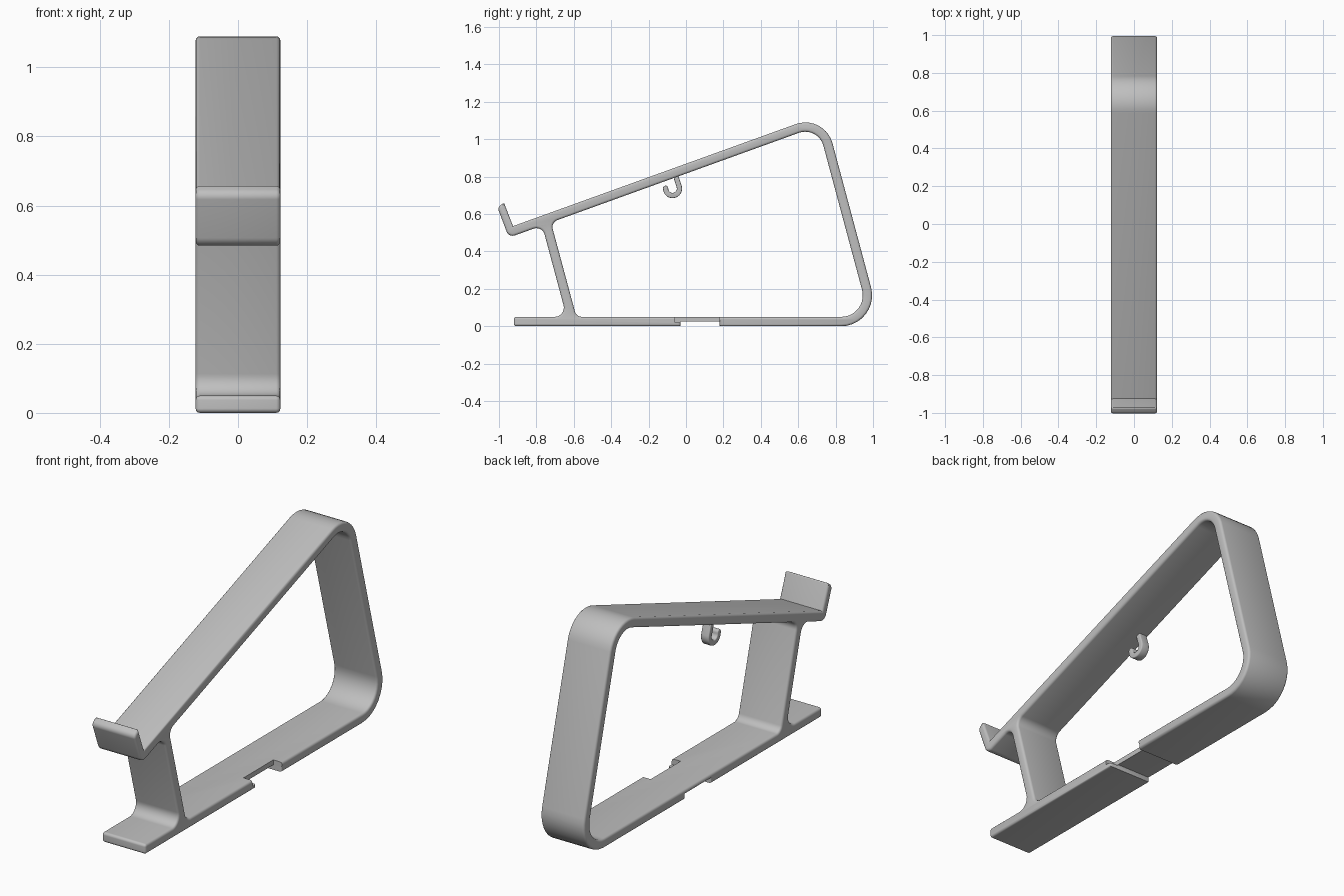
import bpy
import bmesh
from math import tan, pi, cos, sin, radians
from mathutils import Matrix, Vector

if "Cube" in bpy.data.objects:
    bpy.data.objects.remove(bpy.data.objects["Cube"])

WIDTH = 0.245
# Side profiles are drawn in (y, z) and extruded along x
SIDE = Matrix(((0, 0, 1, 0), (1, 0, 0, 0), (0, 1, 0, 0), (0, 0, 0, 1)))

grey = bpy.data.materials.new("satin_grey")
grey.use_nodes = True
GREY = (0.52, 0.52, 0.52, 1)
grey.diffuse_color = GREY
grey.node_tree.nodes["Principled BSDF"].inputs["Base Color"].default_value = GREY


def fillet(corners, steps=10):
    """Turn (y, z, radius) corners into a rounded closed outline."""
    out = []
    for i, (y, z, r) in enumerate(corners):
        p = Vector((y, z))
        if r == 0:
            out.append(p)
            continue
        a = (Vector(corners[i - 1][:2]) - p).normalized()
        b = (Vector(corners[(i + 1) % len(corners)][:2]) - p).normalized()
        half = a.angle(b) / 2
        centre = p + (a + b).normalized() * (r / sin(half))
        start = p + a * (r / tan(half)) - centre
        end = p + b * (r / tan(half)) - centre
        turn = start.angle_signed(end)
        for k in range(steps + 1):
            out.append(centre + Matrix.Rotation(-turn * k / steps, 2) @ start)
    return out


def evaluated_mesh(obj):
    graph = bpy.context.evaluated_depsgraph_get()
    return bpy.data.meshes.new_from_object(obj.evaluated_get(graph))


def extrude_profile(name, outlines, width, x, bevel):
    """Extrude filled outlines along x with softened side edges."""
    curve = bpy.data.curves.new(name + "_profile", "CURVE")
    curve.dimensions = "2D"
    curve.fill_mode = "BOTH"
    curve.extrude = width / 2 - bevel
    curve.bevel_depth = bevel
    curve.bevel_resolution = 2
    curve.offset = -bevel
    for outline in outlines:
        spline = curve.splines.new("POLY")
        spline.points.add(len(outline) - 1)
        for point, p in zip(spline.points, outline):
            point.co = (p[0], p[1], 0, 1)
        spline.use_cyclic_u = True
    helper = bpy.data.objects.new(name + "_helper", curve)
    bpy.context.collection.objects.link(helper)
    mesh = evaluated_mesh(helper)
    bpy.data.objects.remove(helper)
    mesh.transform(Matrix.Translation((x, 0, 0)) @ SIDE)
    bm = bmesh.new()
    bm.from_mesh(mesh)
    bmesh.ops.remove_doubles(bm, verts=bm.verts, dist=0.0002)
    bmesh.ops.recalc_face_normals(bm, faces=bm.faces)
    bm.to_mesh(mesh)
    bm.free()
    obj = bpy.data.objects.new(name, mesh)
    bpy.context.collection.objects.link(obj)
    return obj


def finish(obj):
    obj.data.materials.clear()
    obj.data.materials.append(grey)
    bpy.ops.object.select_all(action="DESELECT")
    obj.select_set(True)
    bpy.context.view_layer.objects.active = obj
    bpy.ops.object.shade_smooth_by_angle(angle=radians(35))


# Stand frame: outer outline with base channel, lip and front foot
outer = fillet([
    (-0.92, 0, 0.013), (-0.03, 0, 0), (-0.03, 0.025, 0), (0.18, 0.025, 0), (0.18, 0, 0),
    (1.045, 0, 0.165), (0.741, 1.136, 0.15),          # back corners
    (-0.925, 0.535, 0), (-0.973, 0.66, 0.006),        # lip inside
    (-1.008, 0.635, 0.025), (-0.947, 0.474, 0.035),   # lip outside
    (-0.769, 0.538, 0.045), (-0.638, 0.05, 0.05),     # front leg, front face
    (-0.92, 0.05, 0.013)])
opening = fillet([
    (-0.586, 0.05, 0.04), (0.98, 0.05, 0.115),
    (0.706, 1.071, 0.10), (-0.722, 0.555, 0.04)])
frame = extrude_profile("stand_frame", [outer, opening], WIDTH, 0, 0.012)

# Side notch in the base
bpy.ops.mesh.primitive_cube_add(size=1, location=(0.123, 0.06, 0.06))
cutter = bpy.context.object
cutter.name = "notch_cutter"
cutter.scale = (0.1, 0.24, 0.08)
cutter.hide_render = True
cut = frame.modifiers.new("notch", "BOOLEAN")
cut.operation = "DIFFERENCE"
cut.solver = "EXACT"
cut.object = cutter
bpy.context.view_layer.update()
notched = evaluated_mesh(frame)
frame.modifiers.clear()
frame.data = notched
bpy.data.objects.remove(cutter)
finish(frame)

# Cable hook hanging under the sloped top
bend = Vector((-0.072, 0.736))
path = [Vector((-0.058, 0.815)), Vector((-0.046, 0.775))]
path += [bend + 0.037 * Vector((cos(t), sin(t)))
         for t in (radians(15) - pi * 1.1 * k / 16 for k in range(17))]
sides = ([], [])
for i, p in enumerate(path):
    along = (path[min(i + 1, len(path) - 1)] - path[max(i - 1, 0)]).normalized()
    across = Vector((-along.y, along.x)) * 0.014
    sides[0].append(p + across)
    sides[1].append(p - across)
tip = [path[-1] + across * cos(t) + along * 0.014 * sin(t)
       for t in (pi * k / 8 for k in range(1, 8))]
hook = extrude_profile("cable_hook", [sides[0] + tip + sides[1][::-1]], 0.045, -0.09, 0.005)
finish(hook)
